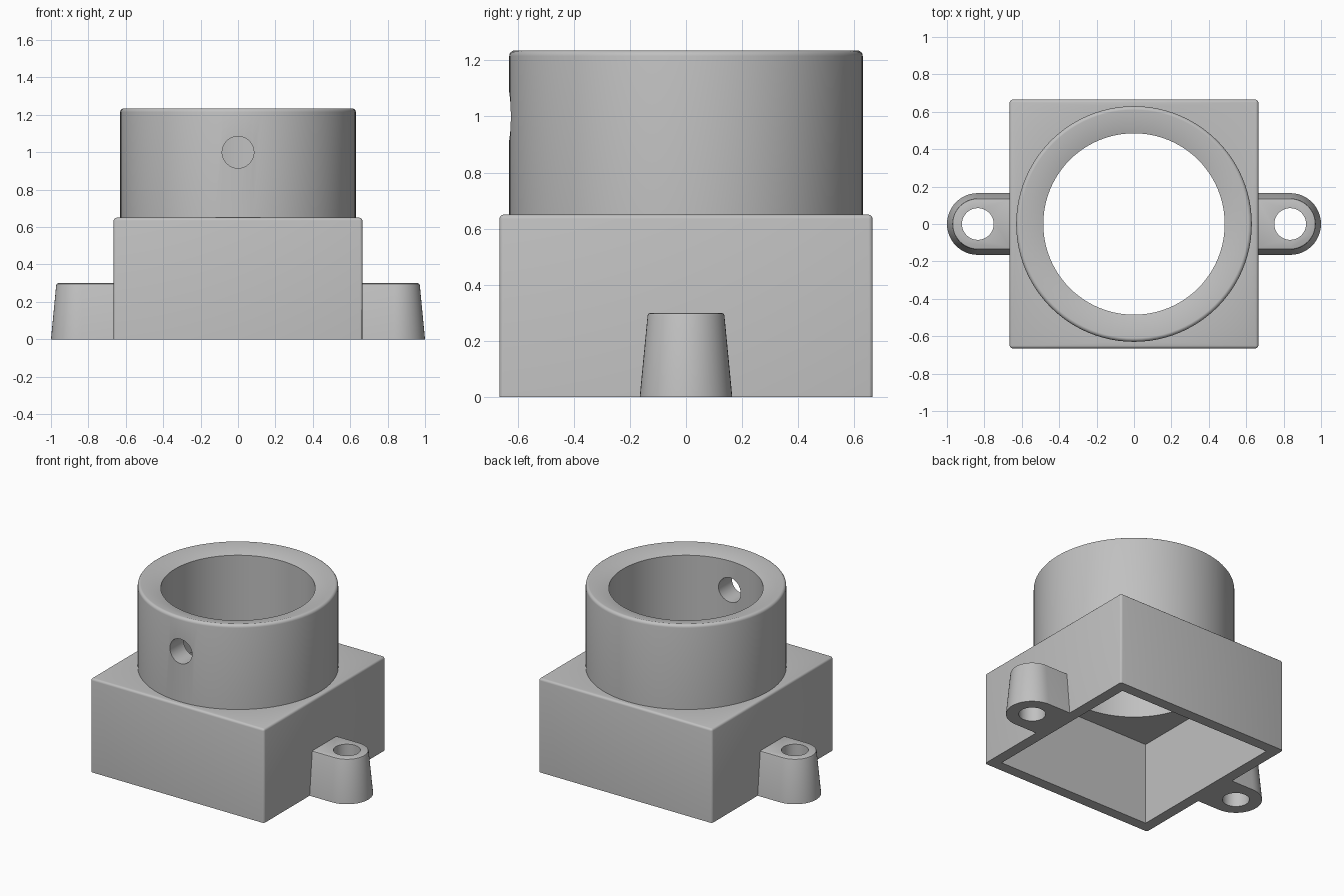
import bpy, bmesh, math

if "Cube" in bpy.data.objects:
    bpy.data.objects.remove(bpy.data.objects["Cube"])

grey = bpy.data.materials.new("light grey plastic")
grey.diffuse_color = (0.53, 0.53, 0.53, 1)
grey.use_nodes = True
grey.node_tree.nodes["Principled BSDF"].inputs["Base Color"].default_value = grey.diffuse_color


def add_object(name, bm):
    bmesh.ops.recalc_face_normals(bm, faces=bm.faces)
    mesh = bpy.data.meshes.new(name)
    bm.to_mesh(mesh)
    bm.free()
    ob = bpy.data.objects.new(name, mesh)
    bpy.context.collection.objects.link(ob)
    mesh.materials.append(grey)
    return ob


def loft(name, rings):
    """Closed solid through a list of equal-length point rings."""
    bm = bmesh.new()
    loops = [[bm.verts.new(p) for p in ring] for ring in rings]
    n = len(loops[0])
    for a, b in zip(loops, loops[1:]):
        for i in range(n):
            j = (i + 1) % n
            bm.faces.new((a[i], a[j], b[j], b[i]))
    bm.faces.new(loops[0])
    bm.faces.new(loops[-1])
    return add_object(name, bm)


def turned(name, profile, x=0, segments=96):
    """Solid of revolution about a vertical axis from (radius, z) pairs."""
    angles = [2 * math.pi * i / segments for i in range(segments)]
    return loft(name, [[(x + r * math.cos(a), r * math.sin(a), z) for a in angles]
                       for r, z in profile])


def block(name, half, z0, z1):
    corners = [(-half, -half), (half, -half), (half, half), (-half, half)]
    return loft(name, [[(x, y, z) for x, y in corners] for z in (z0, z1)])


def apply_modifiers(ob):
    bpy.context.view_layer.objects.active = ob
    for mod in list(ob.modifiers):
        bpy.ops.object.modifier_apply(modifier=mod.name)


def combine(ob, other, operation):
    mod = ob.modifiers.new(operation, 'BOOLEAN')
    mod.operation = operation
    mod.solver = 'EXACT'
    mod.object = other
    other.hide_render = True
    bpy.context.view_layer.update()
    apply_modifiers(ob)
    bpy.data.objects.remove(other)


def smooth(ob):
    bpy.ops.object.select_all(action='DESELECT')
    ob.select_set(True)
    bpy.context.view_layer.objects.active = ob
    bpy.ops.object.shade_smooth_by_angle(angle=math.radians(30))


# Square housing with rounded top edges and upright edges
housing = block("housing", 0.665, 0, 0.65)
bm = bmesh.new()
bm.from_mesh(housing.data)
edges = [e for e in bm.edges if max(v.co.z for v in e.verts) > 0.1]
bmesh.ops.bevel(bm, geom=edges, offset=0.015, segments=3, profile=0.5, affect='EDGES')
bm.to_mesh(housing.data)
bm.free()

# Round collar with a rounded rim
rim = [(0.61 + 0.02 * math.cos(a), 1.215 + 0.02 * math.sin(a))
       for a in [math.pi / 8 * i for i in range(5)]]
combine(housing, turned("collar", [(0.63, 0.6)] + rim), 'UNION')

# Square cavity below, and round bore with a shallow dished mouth
combine(housing, block("cavity_cutter", 0.59, -0.2, 0.57), 'DIFFERENCE')
combine(housing, turned("bore_cutter", [(0.485, 0.4), (0.485, 1.2), (0.61, 1.235),
                                        (0.61, 1.4)]), 'DIFFERENCE')

# Screw hole through the front of the collar
angles = [2 * math.pi * i / 32 for i in range(32)]
screw = loft("screw_cutter", [[(0.085 * math.cos(a), y, 1.0 + 0.085 * math.sin(a))
                               for a in angles] for y in (-0.8, -0.2)])
combine(housing, screw, 'DIFFERENCE')
smooth(housing)


# Tapered mounting ears with a vertical hole, one on each side
def ear_ring(r, z, side):
    arc = [math.pi * (i / 24 - 0.5) for i in range(25)]
    pts = [(0.665, -r)] + [(0.835 + r * math.cos(a), r * math.sin(a)) for a in arc] + [(0.665, r)]
    return [(side * x, y, z) for x, y in pts]


for side, label in ((-1, "left"), (1, "right")):
    ear = loft(label + "_ear", [ear_ring(r, z, side) for r, z in
                                ((0.165, 0), (0.137, 0.29), (0.134, 0.297), (0.127, 0.3))])
    hole = turned("ear_hole_cutter", [(0.085, -0.1), (0.085, 0.5)], side * 0.835, 32)
    combine(ear, hole, 'DIFFERENCE')
    smooth(ear)
